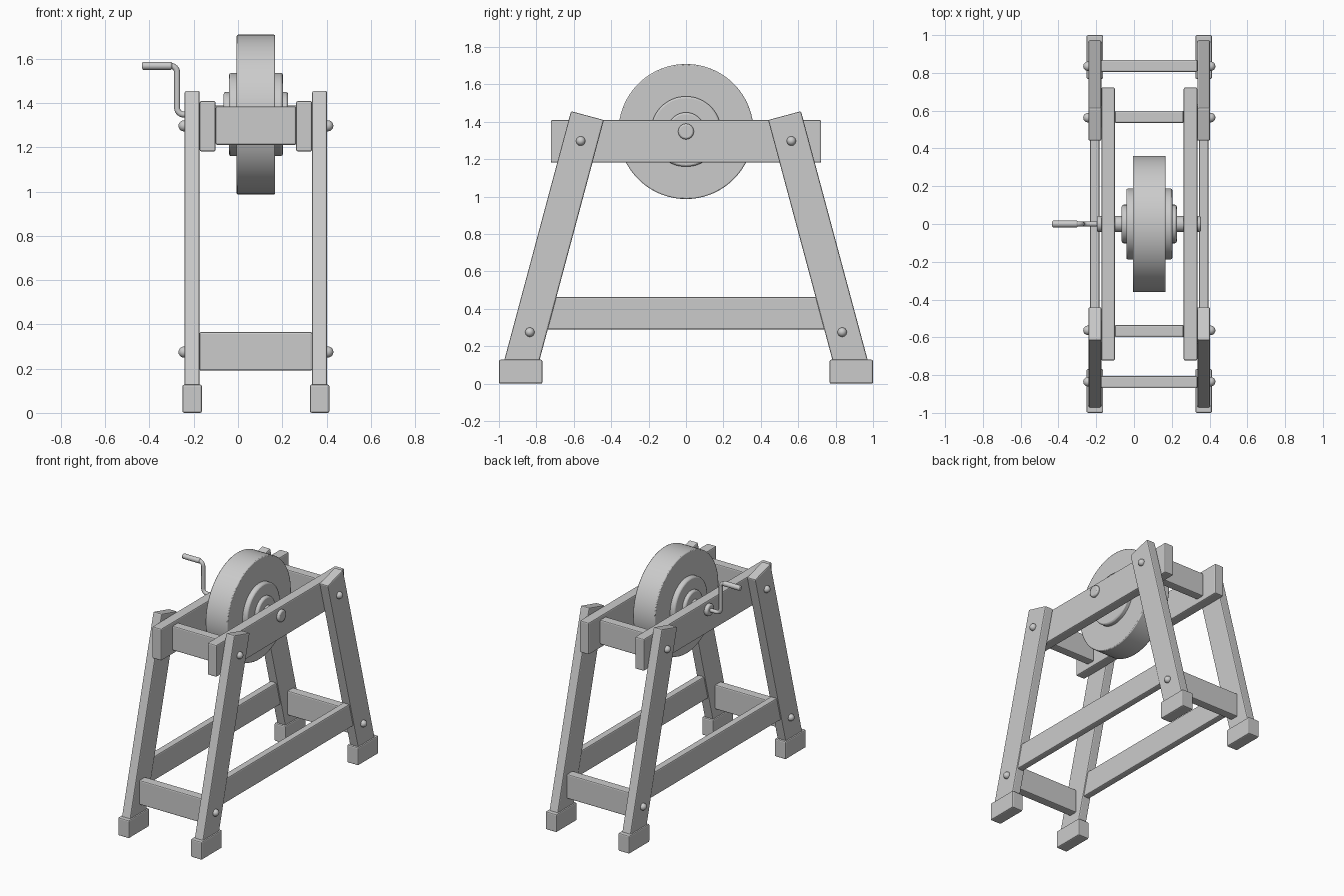
import bpy
from math import radians, sin, cos, tan, pi
from mathutils import Vector

if "Cube" in bpy.data.objects:
    bpy.data.objects.remove(bpy.data.objects["Cube"])

CX = 0.081      # middle of the frame in x
AXLE_Z = 1.348
TILT = radians(15)


def activate(ob):
    bpy.ops.object.select_all(action='DESELECT')
    ob.select_set(True)
    bpy.context.view_layer.objects.active = ob


def smooth(ob):
    activate(ob)
    bpy.ops.object.shade_smooth_by_angle(angle=radians(35))


def beam(name, loc, size, tilt=0.0, bevel=0.008):
    bpy.ops.mesh.primitive_cube_add(size=1, location=loc)
    ob = bpy.context.object
    ob.name = name
    ob.scale = size
    bpy.ops.object.transform_apply(location=False, rotation=False, scale=True)
    ob.rotation_euler.x = tilt
    m = ob.modifiers.new("Bevel", 'BEVEL')
    m.width = bevel
    m.segments = 2
    return ob


def disc(name, x0, x1, r, bevel, z=AXLE_Z, sides=64):
    # cylinder lying along x with chamfered rims
    bpy.ops.mesh.primitive_cylinder_add(vertices=sides, radius=r, depth=x1 - x0,
                                        location=((x0 + x1) / 2, 0, z),
                                        rotation=(0, pi / 2, 0))
    ob = bpy.context.object
    ob.name = name
    m = ob.modifiers.new("Bevel", 'BEVEL')
    m.width = bevel
    m.segments = 2
    m.limit_method = 'ANGLE'
    smooth(ob)
    return ob


def leg_y(z):
    # leg centre line
    return 0.527 + (1.433 - z) * tan(TILT)


# Trestle sides: legs, feet, bolts, rails
z_low = 0.05
leg_len = (1.433 - z_low) / cos(TILT)
z_mid = (1.433 + z_low) / 2
for side, sx in (("left", -1), ("right", 1)):
    leg_x = CX + sx * 0.288
    for end, sy in (("front", -1), ("back", 1)):
        tag = f"{end}_{side}"
        beam("leg_" + tag, (leg_x, sy * leg_y(z_mid), z_mid),
             (0.068, 0.182, leg_len), sy * TILT)
        beam("foot_" + tag, (leg_x, sy * 0.884, 0.064), (0.088, 0.232, 0.128))
        for level, y, z in (("upper", 0.563, 1.297), ("lower", 0.835, 0.275)):
            bpy.ops.mesh.primitive_uv_sphere_add(
                segments=16, ring_count=10, radius=0.025,
                location=(CX + sx * 0.325, sy * y, z), rotation=(0, pi / 2, 0))
            bolt = bpy.context.object
            bolt.name = f"{level}_bolt_{tag}"
            smooth(bolt)
    beam("axle_rail_" + side, (CX + sx * 0.218, 0, 1.295), (0.072, 1.446, 0.228))
    beam("lower_rail_" + side, (leg_x, 0, 0.376), (0.05, 1.52, 0.172))

# Cross members
for end, sy in (("front", -1), ("back", 1)):
    beam("upper_cross_" + end, (CX, sy * 0.567, 1.298), (0.364, 0.065, 0.175))
    beam("lower_cross_" + end, (CX, sy * 0.837, 0.278), (0.51, 0.065, 0.175))

# Grinding wheel, flanges and axle
disc("grinding_wheel", CX - 0.087, CX + 0.087, 0.361, 0.006, sides=96)
disc("wheel_flange", CX - 0.122, CX + 0.122, 0.188, 0.01)
disc("wheel_hub", CX - 0.146, CX + 0.146, 0.102, 0.01)
disc("axle", -0.197, 0.355, 0.042, 0.009, sides=32)


# Crank rod with rounded bends
def arc(cx, cz, r, a0, a1, n=6):
    return [Vector((cx + r * cos(radians(a0 + (a1 - a0) * i / n)), 0,
                    cz + r * sin(radians(a0 + (a1 - a0) * i / n)))) for i in range(n + 1)]


AX, R, TOP = -0.275, 0.03, 1.568
path = [Vector((-0.18, 0, AXLE_Z))]
path += arc(AX + R, AXLE_Z + R, R, 270, 180)
path += arc(AX - R, TOP - R, R, 0, 90)
path.append(Vector((-0.36, 0, TOP)))
curve = bpy.data.curves.new("crank_rod", 'CURVE')
curve.dimensions = '3D'
curve.bevel_depth = 0.0135
curve.bevel_resolution = 4
curve.use_fill_caps = True
spline = curve.splines.new('POLY')
spline.points.add(len(path) - 1)
for p, co in zip(spline.points, path):
    p.co = (*co, 1)
rod = bpy.data.objects.new("crank_rod", curve)
bpy.context.collection.objects.link(rod)
activate(rod)
bpy.ops.object.convert(target='MESH')
smooth(bpy.context.object)

# Crank grip
disc("crank_grip", -0.433, -0.298, 0.018, 0.006, z=TOP, sides=24)
